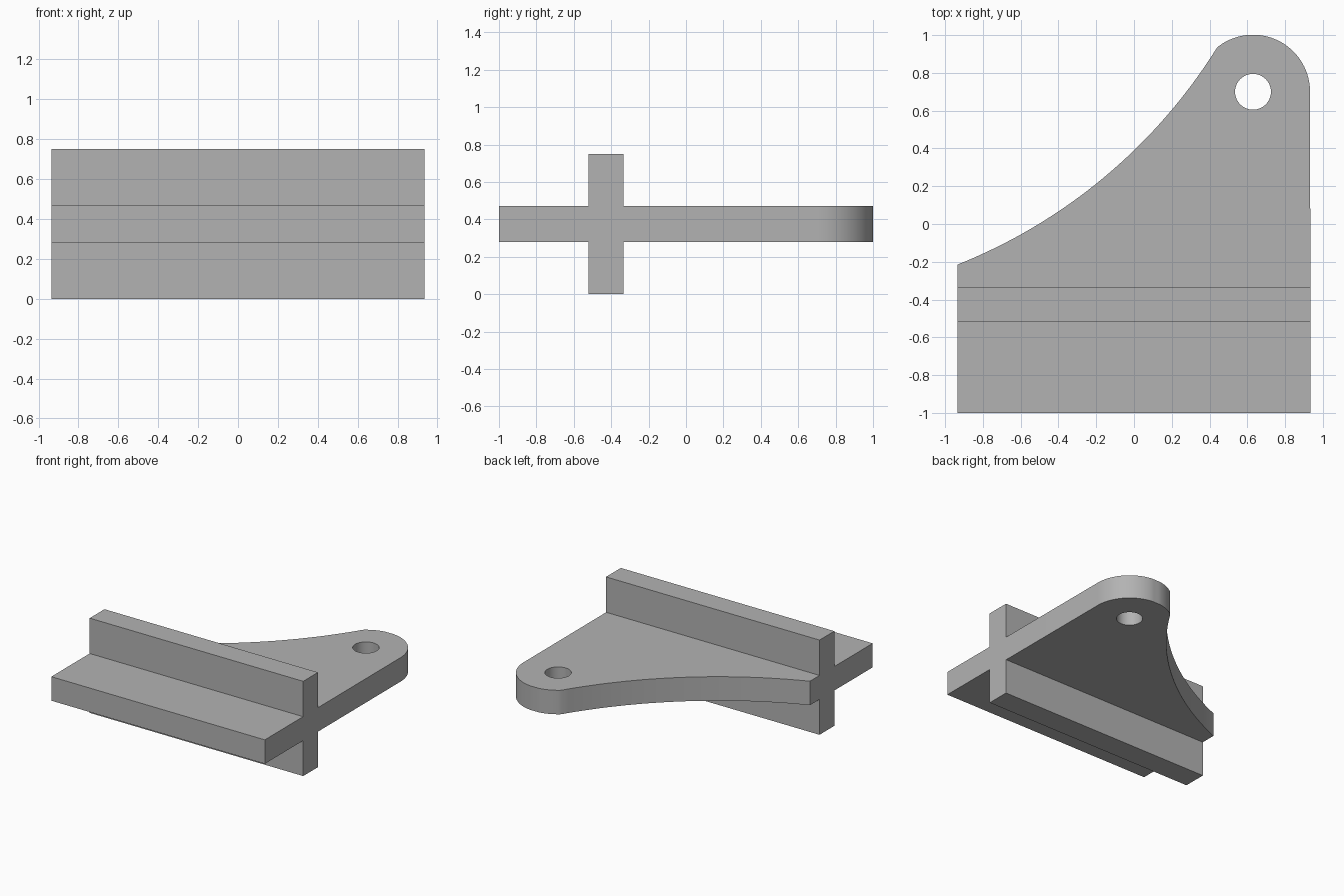
import bpy, bmesh
from math import sin, cos, pi, radians, asin
from mathutils import Vector

default = bpy.data.objects.get("Cube")
if default:
    bpy.data.objects.remove(default)

HALF_W = 0.935
PLATE_Z = (0.28, 0.47)
LUG, LUG_R, HOLE_R = Vector((0.63, 0.70)), 0.302, 0.095

grey = bpy.data.materials.new("plain grey")
grey.use_nodes = True
GREY = (0.45, 0.45, 0.45, 1)
grey.diffuse_color = GREY
grey.node_tree.nodes["Principled BSDF"].inputs["Base Color"].default_value = GREY


def arc(center, radius, start, end, steps):
    """Points along a circular arc, both ends included."""
    angles = [start + (end - start) * i / steps for i in range(steps + 1)]
    return [center + radius * Vector((cos(a), sin(a))) for a in angles]


def prism(name, outline, z0, z1):
    """Extrude a flat outline from z0 up to z1."""
    bm = bmesh.new()
    face = bm.faces.new([bm.verts.new((p[0], p[1], z0)) for p in outline])
    new = bmesh.ops.extrude_face_region(bm, geom=[face])["geom"]
    top = [v for v in new if isinstance(v, bmesh.types.BMVert)]
    bmesh.ops.translate(bm, verts=top, vec=(0, 0, z1 - z0))
    bmesh.ops.recalc_face_normals(bm, faces=bm.faces)
    mesh = bpy.data.meshes.new(name)
    bm.to_mesh(mesh)
    bm.free()
    mesh.materials.append(grey)
    obj = bpy.data.objects.new(name, mesh)
    bpy.context.collection.objects.link(obj)
    return obj


def combine(target, tool, operation):
    """Apply a boolean and discard the tool object."""
    mod = target.modifiers.new(operation.lower(), "BOOLEAN")
    mod.object, mod.operation, mod.solver = tool, operation, "EXACT"
    bpy.context.view_layer.objects.active = target
    bpy.ops.object.modifier_apply(modifier=mod.name)
    bpy.data.objects.remove(tool)


# Rounded lug end, running from the straight side round to the hollow edge
lug = arc(LUG, LUG_R, 0, radians(129), 40)
for p in lug:
    p.x = min(p.x, HALF_W)
    p.y = min(p.y, 1.0)

# Hollow edge: shallow arc set by its two ends and its sagitta
a, b = lug[-1], Vector((-HALF_W, -0.215))
chord, sag = b - a, 0.1435
radius = chord.length ** 2 / (8 * sag) + sag / 2
outward = Vector((chord.y, -chord.x)).normalized()
if outward.y < 0:
    outward = -outward
center = (a + b) / 2 + outward * (radius - sag)
half = asin(chord.length / 2 / radius)
mid = (-outward).to_2d()
start = Vector((1, 0)).angle_signed(mid)
mid_angle = -start
hollow = arc(center, radius, mid_angle + half, mid_angle - half, 32)[1:-1]

# Plate with lug and hollow edge
outline = [(-HALF_W, -1), (HALF_W, -1)] + lug + hollow + [b]
bracket = prism("bracket_plate", outline, *PLATE_Z)

# Cross rib through the plate, above and below
rib = prism("cross_rib", [(-HALF_W, -0.52), (HALF_W, -0.52),
                          (HALF_W, -0.335), (-HALF_W, -0.335)], 0, 0.75)
combine(bracket, rib, "UNION")

# Pin hole through the lug
pin = prism("pin_cutter", arc(LUG, HOLE_R, 0, 2 * pi, 48)[:-1], 0.1, 0.6)
combine(bracket, pin, "DIFFERENCE")
bracket.name = "ribbed_bracket"

# Smooth arcs with crisp edges
bpy.ops.object.select_all(action="DESELECT")
bracket.select_set(True)
bpy.context.view_layer.objects.active = bracket
bpy.ops.object.shade_smooth_by_angle(angle=radians(30))
